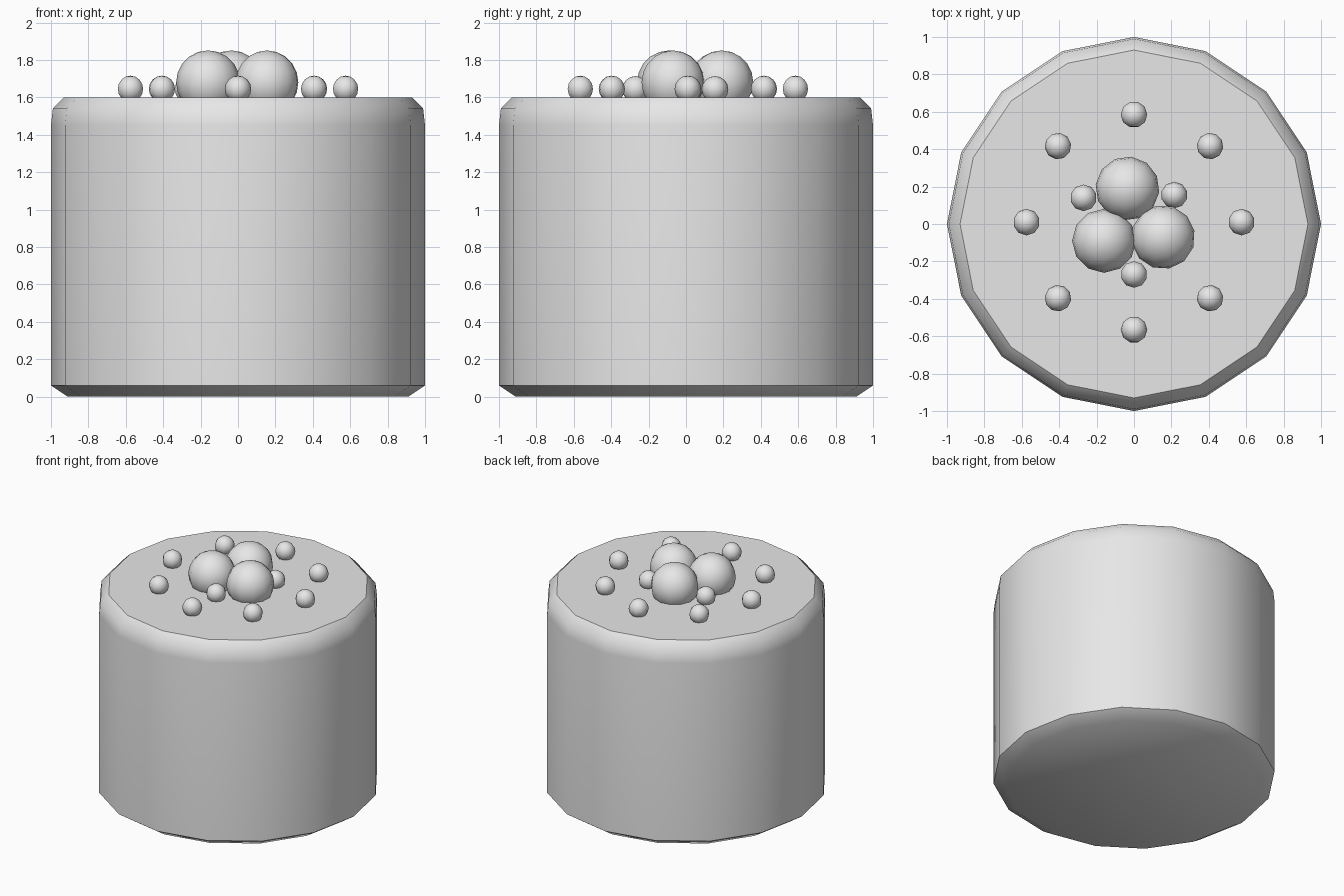
import bpy
from math import cos, sin, pi, radians

cube = bpy.data.objects.get("Cube")
if cube:
    bpy.data.objects.remove(cube, do_unlink=True)

GREY = (0.8, 0.8, 0.8, 1.0)
mat = bpy.data.materials.new("plain_grey")
mat.use_nodes = True
mat.diffuse_color = GREY
mat.node_tree.nodes["Principled BSDF"].inputs["Base Color"].default_value = GREY


def finish(obj, name, angle):
    obj.name = name
    obj.data.materials.append(mat)
    bpy.ops.object.select_all(action="DESELECT")
    obj.select_set(True)
    bpy.context.view_layer.objects.active = obj
    bpy.ops.object.shade_smooth_by_angle(angle=radians(angle))


def lathe(name, profile, sides):
    """Closed solid of revolution with flat caps."""
    verts = [(r * cos(2 * pi * i / sides), r * sin(2 * pi * i / sides), z)
             for r, z in profile for i in range(sides)]
    faces = []
    for k in range(len(profile) - 1):
        a, b = k * sides, (k + 1) * sides
        for i in range(sides):
            j = (i + 1) % sides
            faces.append((a + i, a + j, b + j, b + i))
    faces.append(tuple(reversed(range(sides))))
    faces.append(tuple(range(len(verts) - sides, len(verts))))
    mesh = bpy.data.meshes.new(name)
    mesh.from_pydata(verts, [], faces)
    obj = bpy.data.objects.new(name, mesh)
    bpy.context.collection.objects.link(obj)
    finish(obj, name, 40)


def ball(name, x, y, z, radius, segments, rings, turn=0.0):
    bpy.ops.mesh.primitive_uv_sphere_add(
        segments=segments, ring_count=rings, radius=radius,
        location=(x, y, z), rotation=(0, 0, turn))
    finish(bpy.context.object, name, 60)


# Cake body with chamfered bottom and rounded top rim
lathe("cake_body", [(0.91, 0), (1, 0.06), (1, 1.45), (0.99, 1.54), (0.93, 1.6)], 16)

# Three large berries in the middle
for i, (x, y) in enumerate([(-0.16, -0.09), (0.155, -0.07), (-0.035, 0.19)]):
    ball(f"large_berry_{i + 1}", x, y, 1.68, 0.171, 12, 10, 0.2 * i)

# Three small berries tucked between them
for i, (x, y) in enumerate([(0, -0.27), (0.215, 0.155), (-0.27, 0.14)]):
    ball(f"small_berry_{i + 1}", x, y, 1.643, 0.071, 10, 8)

# Ring of decorating balls
for i in range(8):
    a = i * pi / 4
    ball(f"ring_ball_{i + 1}", 0.575 * cos(a), 0.01 + 0.575 * sin(a),
         1.645, 0.071, 10, 8, a)
